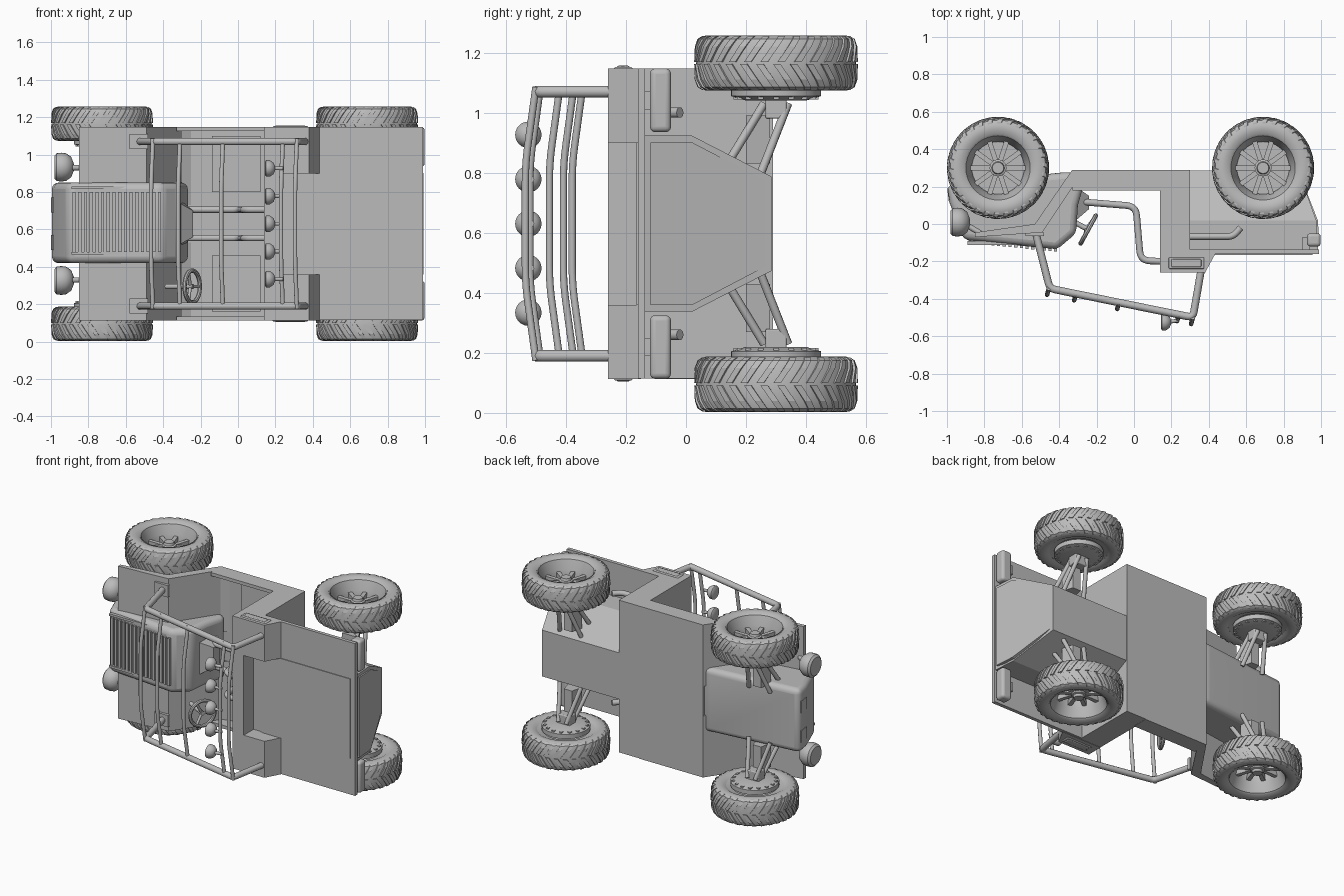
import bpy, bmesh
from math import sin, cos, pi, radians
from mathutils import Vector, Matrix

if "Cube" in bpy.data.objects:
    bpy.data.objects.remove(bpy.data.objects["Cube"], do_unlink=True)

paint = bpy.data.materials.new("plain grey")
paint.use_nodes = True
GREY = (0.5, 0.5, 0.5, 1)
paint.diffuse_color = GREY
paint.node_tree.nodes["Principled BSDF"].inputs["Base Color"].default_value = GREY

MID = 0.63      # centre plane across the vehicle, which lies on its side
SIDES = (1, -1)


def finish(name, bm, bevel=0, smooth=False):
    bmesh.ops.recalc_face_normals(bm, faces=bm.faces)
    mesh = bpy.data.meshes.new(name)
    bm.to_mesh(mesh)
    bm.free()
    mesh.materials.append(paint)
    ob = bpy.data.objects.new(name, mesh)
    bpy.context.collection.objects.link(ob)
    if bevel:
        mod = ob.modifiers.new("bevel", "BEVEL")
        mod.width, mod.segments, mod.limit_method = bevel, 4, "ANGLE"
    if smooth or bevel:
        bpy.context.view_layer.objects.active = ob
        ob.select_set(True)
        bpy.ops.object.shade_smooth_by_angle(angle=radians(35))
        ob.select_set(False)
    return ob


def loft(name, rings, bevel=0, smooth=False, cap=True, close=False):
    """Skin a list of equal-length point rings."""
    bm = bmesh.new()
    vs = [[bm.verts.new(p) for p in r] for r in rings]
    n = len(vs[0])
    pairs = list(zip(vs, vs[1:])) + ([(vs[-1], vs[0])] if close else [])
    for a, b in pairs:
        for i in range(n):
            bm.faces.new((a[i], a[(i + 1) % n], b[(i + 1) % n], b[i]))
    if cap and not close:
        bm.faces.new(vs[0])
        bm.faces.new(vs[-1])
    return finish(name, bm, bevel, smooth)


def prism(name, pts, z0, z1, bevel=0):
    return loft(name, [[(x, y, z) for x, y in pts] for z in (z0, z1)], bevel)


def box(name, x, y, z, bevel=0):
    return prism(name, [(x[0], y[0]), (x[1], y[0]), (x[1], y[1]), (x[0], y[1])], z[0], z[1], bevel)


def tube(name, pts, r, bend=0.05):
    pts = [Vector(p) for p in pts]
    path = [pts[0]]
    for a, b, c in zip(pts, pts[1:], pts[2:]):
        p, q = b + (a - b).normalized() * bend, b + (c - b).normalized() * bend
        path += [p.lerp(b, t / 5).lerp(b.lerp(q, t / 5), t / 5) for t in range(6)]
    path.append(pts[-1])
    cu = bpy.data.curves.new(name, "CURVE")
    cu.dimensions, cu.bevel_depth, cu.bevel_resolution, cu.use_fill_caps = "3D", r, 3, True
    sp = cu.splines.new("POLY")
    sp.points.add(len(path) - 1)
    for pt, p in zip(sp.points, path):
        pt.co = (*p, 1)
    sp.use_smooth = True
    cu.materials.append(paint)
    bpy.context.collection.objects.link(bpy.data.objects.new(name, cu))


def lathe(name, profile, matrix, n=40, close=False):
    """Turn (radius, height) points about local z."""
    rings = [[matrix @ Vector((r * cos(2 * pi * i / n), r * sin(2 * pi * i / n), h)) for i in range(n)]
             for r, h in profile]
    return loft(name, rings, 0, True, True, close)


AXIS_X = Matrix.Rotation(radians(90), 4, "Y")

# Wheels: tyre, chevron tread, rim, spokes, brake and suspension
def wheel(tag, cx, s):
    cy = 0.30
    m = Matrix.Translation((cx, cy, MID + s * 0.535)) @ Matrix.Diagonal((1, 1, s, 1))
    lathe(tag + "_tyre", [(.178, -.08), (.2, -.092), (.235, -.092), (.255, -.08), (.263, -.055), (.266, 0),
                          (.263, .055), (.255, .08), (.235, .092), (.2, .092), (.178, .08)], m, 56, True)
    bm = bmesh.new()
    count = 30
    for k in range(count):
        for d in SIDES:
            rings = []
            for w, r in ((.004, .273), (.055, .271), (.08, .262), (.09, .246)):
                a = 2 * pi * (k + (.25 if d > 0 else 0)) / count + w * 2.6
                ring = []
                for rr, da in ((r, -.045), (r, .045), (r - .016, .045), (r - .016, -.045)):
                    ring.append(bm.verts.new(m @ Vector((rr * cos(a + da), rr * sin(a + da), d * w))))
                rings.append(ring)
            for p, q in zip(rings, rings[1:]):
                for i in range(4):
                    bm.faces.new((p[i], p[(i + 1) % 4], q[(i + 1) % 4], q[i]))
            bm.faces.new(rings[0])
            bm.faces.new(rings[-1])
    finish(tag + "_tread", bm)
    lathe(tag + "_rim", [(.18, .085), (.172, .08), (.15, .02), (.14, -.02), (.14, -.07), (.18, -.08)], m, 40, True)
    lathe(tag + "_rim_back", [(.145, -.03), (.145, -.05)], m)
    lathe(tag + "_hub_cap", [(.045, -.04), (.045, .02), (.034, .024), (.03, .04)], m, 24)
    bm = bmesh.new()
    for k in range(10):
        spoke = Matrix.Rotation(2 * pi * k / 10, 4, "Z") @ Matrix.Translation((.092, 0, -.005))
        bmesh.ops.create_cube(bm, size=1, matrix=m @ spoke @ Matrix.Diagonal((.12, .026, .03, 1)))
    finish(tag + "_spokes", bm)
    lathe(tag + "_brake_disc", [(.15, -.08), (.15, -.11), (.1, -.125)], m)
    bm = bmesh.new()
    for k in range(16):
        a = 2 * pi * k / 16
        bmesh.ops.create_cube(bm, size=.018, matrix=m @ Matrix.Translation((.132 * cos(a), .132 * sin(a), -.112)))
    finish(tag + "_brake_bolts", bm)
    zs = sorted((MID + s * .35, MID + s * .43))
    box(tag + "_hub_block", (cx - .05, cx + .05), (cy - .035, cy + .035), zs, .006)
    for d in SIDES:
        for name, y0, y1 in (("lower", .04, .0), ("upper", -.04, -.13)):
            tube(f"{tag}_{name}_arm", [(cx + d * .03, cy + y0, MID + s * .4),
                                       (cx + d * .08, cy + y1 - .05, MID + s * .17)], .014)
    prism(tag + "_arm_plate", [(cx - .05, cy - .1), (cx + .05, cy - .1), (cx + .03, cy - .02), (cx - .03, cy - .02)],
          MID + s * .2, MID + s * .36)

for s, side in ((1, "upper"), (-1, "lower")):
    wheel("front_wheel_" + side, -.727, s)
    wheel("rear_wheel_" + side, .69, s)

# Tub: floor, sills, bulkhead and rear deck
W0, W1 = .115, 1.147
box("tub_floor", (-.33, .30), (.265, .29), (W0, W1))
box("bulkhead", (.14, .30), (-.155, .29), (W0, W1))
box("bulkhead_top", (.14, .225), (-.26, -.15), (W0, W1))
box("rear_deck", (.28, .99), (-.16, -.136), (W0, W1))
box("deck_panel", (.30, .955), (-.165, -.15), (.36, .90))
for s in SIDES:
    def span(a, b):
        return sorted((MID + s * a, MID + s * b))
    box("side_sill", (-.33, .15), (.18, .29), span(.495, .517))
    prism("roll_hoop_mount", [(.14, -.26), (.38, -.26), (.44, -.15), (.14, -.15)], *span(.27, .517))
    box("side_slot_frame", (.185, .375), (-.24, -.178), span(.51, .522), .015)
    box("side_slot_plate", (.2, .36), (-.23, -.188), span(.515, .526), .012)
    box("seat_panel", (-.14, .12), (.235, .27), span(.17, .47))
    box("tail_light", (.925, .998), (-.12, -.05), span(.305, .517), .018)
    box("tail_light_bracket", (.9, .94), (-.14, -.07), span(.38, .44))
    tube("exhaust", [(.30, -.067, MID + s * .37), (.53, -.067, MID + s * .37), (.57, -.02, MID + s * .37)], .018, .03)
    # Front wings
    prism("front_wing", [(-.85, -.07), (-.49, -.045), (-.30, .24), (-.25, .265), (-.33, .29), (-.53, .0), (-.85, -.045)],
          *span(.1, .517))
    head = Matrix.Translation((-.93, .01, MID + s * .303)) @ AXIS_X
    lathe("headlight", [(.06, -.052), (.074, -.04), (.077, -.015), (.074, .01), (.055, .038), (.02, .052)], head, 28)
    tube("headlight_stalk", [(-.92, .01, MID + s * .3), (-.82, -.05, MID + s * .3)], .015)
    # Roll cage side rails
    zc = MID + s * .44
    box("cage_foot", (-.58, -.48), (-.065, -.045), (zc - .04, zc + .04))
    tube("cage_rail", [(-.525, -.05, zc), (-.45, -.345, zc), (.315, -.5, zc), (.36, -.24, zc)], .02, .03)
    tube("cockpit_brace", [(-.30, .12, MID + s * .076), (.01, .095, MID + s * .076),
                           (.035, -.195, MID + s * .076), (.15, -.2, MID + s * .076)], .018, .05)

# Rear engine housing: tapered hull with a framed tail panel
def hull_ring(x_top, x_low, inset=0):
    half = [(-.14 + inset, .293 - inset, 0), (.02, .293 - inset, .1), (.285 - inset, .157 - inset * .6, 1)]
    pts = [(y, w, t) for y, w, t in half] + [(y, -w, t) for y, w, t in reversed(half)]
    return [(x_top + (x_low - x_top) * t, y, MID + w) for y, w, t in pts]

loft("engine_housing", [hull_ring(.29, .29), hull_ring(.985, .88)])
loft("tail_panel", [hull_ring(.97, .87, .022), hull_ring(.993, .888, .022)])

# Bonnet, louvres and nose openings
prism("bonnet", [(-1, .21), (-.985, .11), (-.91, -.085), (-.41, -.135), (-.31, -.05), (-.30, .1), (-.26, .24), (-.34, .28)],
      .42, .85, .035)
for i in range(16):
    x = -.885 + i * .0305
    y = -.0875 - (x + .91) * .1
    box("bonnet_louvre", (x, x + .017), (y - .012, y + .01), (.48, .80))
for z in (.45, .80):
    box("louvre_frame", (-.89, -.40), (-.112, -.09), (z + .015, z + .03))
for s in SIDES:
    z = MID + s * .1
    prism("nose_opening", [(-.999, .19), (-.99, .12), (-.98, .12), (-.98, .19)], z - .04, z + .04)
loft("dash_cone", [[(-.31, .02, .52), (-.31, .2, .5), (-.31, .2, .76), (-.31, .02, .74)],
                   [(-.24, .08, .56), (-.24, .15, .56), (-.24, .15, .7), (-.24, .08, .7)]])

# Steering wheel
tilt = Matrix.Translation((-.245, -.03, .295)) @ Vector((.88, -.48, 0)).to_track_quat("Z", "Y").to_matrix().to_4x4()
lathe("steering_rim", [(.085 + .012 * cos(a * pi / 4), .012 * sin(a * pi / 4)) for a in range(8)], tilt, 32, True)
for k in range(3):
    a = 2 * pi * k / 3
    tube("steering_spoke", [tilt @ Vector((0, 0, -.01)), tilt @ Vector((.085 * cos(a), .085 * sin(a), 0))], .009)
tube("steering_column", [tilt @ Vector((0, 0, .005)), tilt @ Vector((0, 0, -.16))], .014)

# Bowed roof bars and the lamp row
for x in (-.455, -.31, -.08, .24, .315):
    y = -.345 - (x + .45) * .2026
    tube("roof_bar", [(x, y, MID - .455), (x - .01, y - .035, MID - .2), (x - .01, y - .035, MID + .2), (x, y, MID + .455)],
         .012, .06)
for i in range(5):
    z = MID + (i - 2) * .148
    lathe("roof_lamp", [(.035, -.026), (.044, -.02), (.044, 0), (.03, .02), (.012, .028)],
          Matrix.Translation((.17, -.525, z)) @ AXIS_X, 24)
    tube("lamp_stalk", [(.18, -.525, z), (.24, -.515, z)], .01)
